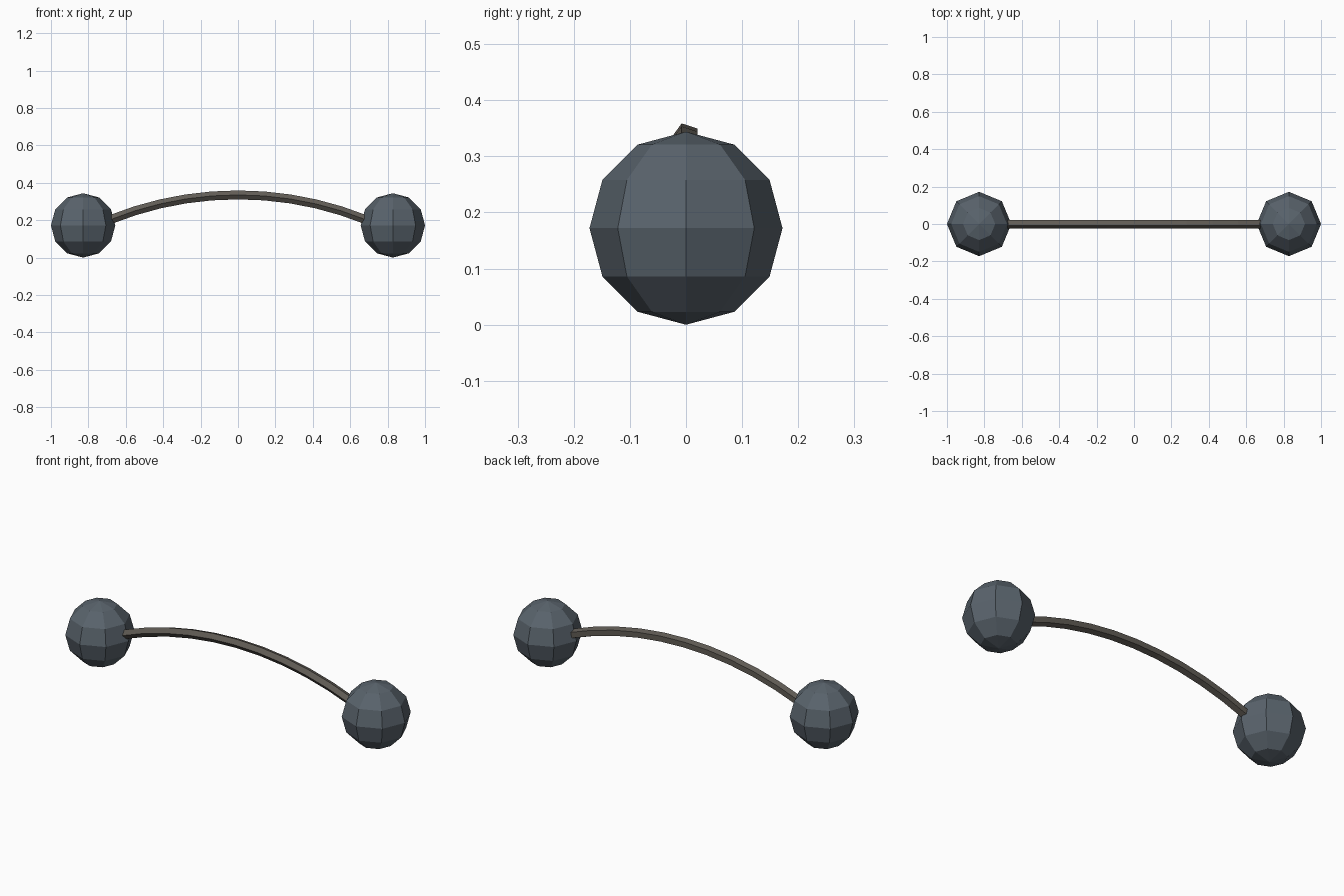
import bpy
from math import sin, cos, radians, pi

if "Cube" in bpy.data.objects:
    bpy.data.objects.remove(bpy.data.objects["Cube"])

R = 0.172        # ball radius
BALL_X = 1 - R
ROD_R = 0.025
TOP_Z = 0.335    # rod centre height at mid span
ARC_R = 1.83     # radius of the rod's bow
HALF = 0.70      # rod half length, ends buried in the balls


def material(name, color):
    m = bpy.data.materials.new(name)
    m.diffuse_color = (*color, 1)
    m.use_nodes = True
    m.node_tree.nodes["Principled BSDF"].inputs["Base Color"].default_value = m.diffuse_color
    return m


slate = material("slate", (0.10, 0.125, 0.15))
steel = material("steel", (0.12, 0.108, 0.092))

# Low-poly end balls
for name, side in (("left_ball", -1), ("right_ball", 1)):
    bpy.ops.mesh.primitive_uv_sphere_add(segments=8, ring_count=6, radius=R,
                                         location=(side * BALL_X, 0, R))
    ball = bpy.context.object
    ball.name = name
    ball.data.materials.append(slate)

# Bowed rod: five-sided section swept along an arc
SIDES, SEGS = 5, 10
verts, faces = [], []
sweep = HALF / ARC_R
for i in range(SEGS + 1):
    t = sweep * (2 * i / SEGS - 1)
    for k in range(SIDES):
        a = radians(36) + 2 * pi * k / SIDES
        r = ARC_R + ROD_R * sin(a)
        verts.append((r * sin(t), ROD_R * cos(a), TOP_Z - ARC_R + r * cos(t)))
for i in range(SEGS):
    for k in range(SIDES):
        a, b = i * SIDES + k, i * SIDES + (k + 1) % SIDES
        faces.append((a, b, b + SIDES, a + SIDES))
faces.append(tuple(reversed(range(SIDES))))
faces.append(tuple(SEGS * SIDES + k for k in range(SIDES)))
mesh = bpy.data.meshes.new("bowed_rod")
mesh.from_pydata(verts, [], faces)
mesh.materials.append(steel)
rod = bpy.data.objects.new("bowed_rod", mesh)
bpy.context.collection.objects.link(rod)
